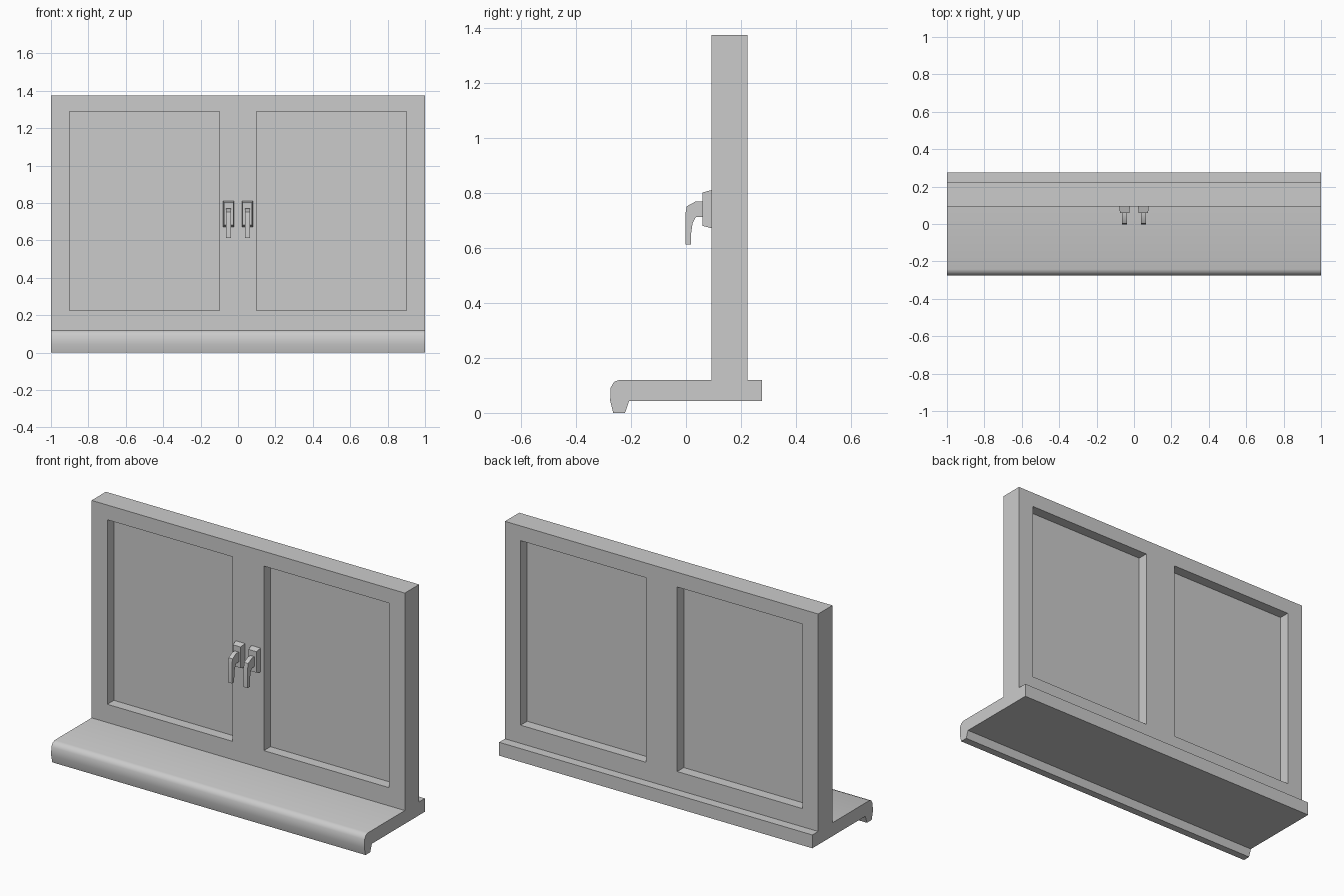
import bpy, bmesh
from math import radians

if "Cube" in bpy.data.objects:
    bpy.data.objects.remove(bpy.data.objects["Cube"])


def finish(bm, name, smooth_angle=None):
    bmesh.ops.recalc_face_normals(bm, faces=bm.faces[:])
    mesh = bpy.data.meshes.new(name)
    bm.to_mesh(mesh)
    bm.free()
    if smooth_angle:
        mesh.shade_smooth()
        mesh.set_sharp_from_angle(angle=radians(smooth_angle))
    obj = bpy.data.objects.new(name, mesh)
    bpy.context.collection.objects.link(obj)
    return obj


def extrude(bm, faces, offset):
    ret = bmesh.ops.extrude_face_region(bm, geom=faces, use_keep_orig=True)
    verts = [g for g in ret["geom"] if isinstance(g, bmesh.types.BMVert)]
    bmesh.ops.translate(bm, verts=verts, vec=offset)
    return verts


def side_profile(name, points, x0, x1, smooth_angle=None):
    """Extrude a (y, z) profile along x."""
    bm = bmesh.new()
    face = bm.faces.new([bm.verts.new((x0, y, z)) for y, z in points])
    extrude(bm, [face], (x1 - x0, 0, 0))
    return finish(bm, name, smooth_angle)


def box(name, x0, x1, y0, y1, z0, z1):
    return side_profile(name, [(y0, z0), (y1, z0), (y1, z1), (y0, z1)], x0, x1)


# Sill with rounded nose and drip lip
side_profile("sill", [
    (0.276, 0.043), (0.276, 0.12), (-0.242, 0.12), (-0.262, 0.113),
    (-0.274, 0.092), (-0.276, 0.045), (-0.265, 0.0), (-0.222, 0.0),
    (-0.207, 0.043)], -1, 1, 50)

# Window frame: a grid of faces with two openings, extruded to depth
FRONT, BACK = 0.093, 0.223
xs = [-1, -0.9, -0.1, 0.1, 0.9, 1]
zs = [0.12, 0.225, 1.29, 1.375]
bm = bmesh.new()
grid = [[bm.verts.new((x, FRONT, z)) for z in zs] for x in xs]
faces = [bm.faces.new((grid[i][j], grid[i + 1][j], grid[i + 1][j + 1], grid[i][j + 1]))
         for i in range(5) for j in range(3) if not (j == 1 and i in (1, 3))]
extrude(bm, faces, (0, BACK - FRONT, 0))
finish(bm, "window_frame")

# Lever profile
LEVER = [(0.065, 0.77), (0.036, 0.77), (0.003, 0.752), (-0.002, 0.725),
         (-0.002, 0.612), (0.018, 0.612), (0.019, 0.655), (0.024, 0.69),
         (0.036, 0.713), (0.065, 0.713)]

for side, s in (("left", -1), ("right", 1)):
    # Glass pane in the middle of the frame depth
    box(side + "_pane", s * 0.1, s * 0.9, 0.153, 0.163, 0.225, 1.29)

    # Tapered handle plate
    cx = s * 0.05
    bm = bmesh.new()
    back = bm.faces.new([bm.verts.new((cx + a * 0.029, FRONT, z)) for a, z in
                         ((-1, 0.672), (1, 0.672), (1, 0.811), (-1, 0.811))])
    for v in extrude(bm, [back], (0, -0.033, 0)):
        v.co.x = cx + (v.co.x - cx) * 0.86
        v.co.z = 0.681 if v.co.z < 0.74 else 0.802
    finish(bm, side + "_handle_plate")

    # Curved handle lever
    side_profile(side + "_handle_lever", LEVER, cx - 0.013, cx + 0.013, 50)
